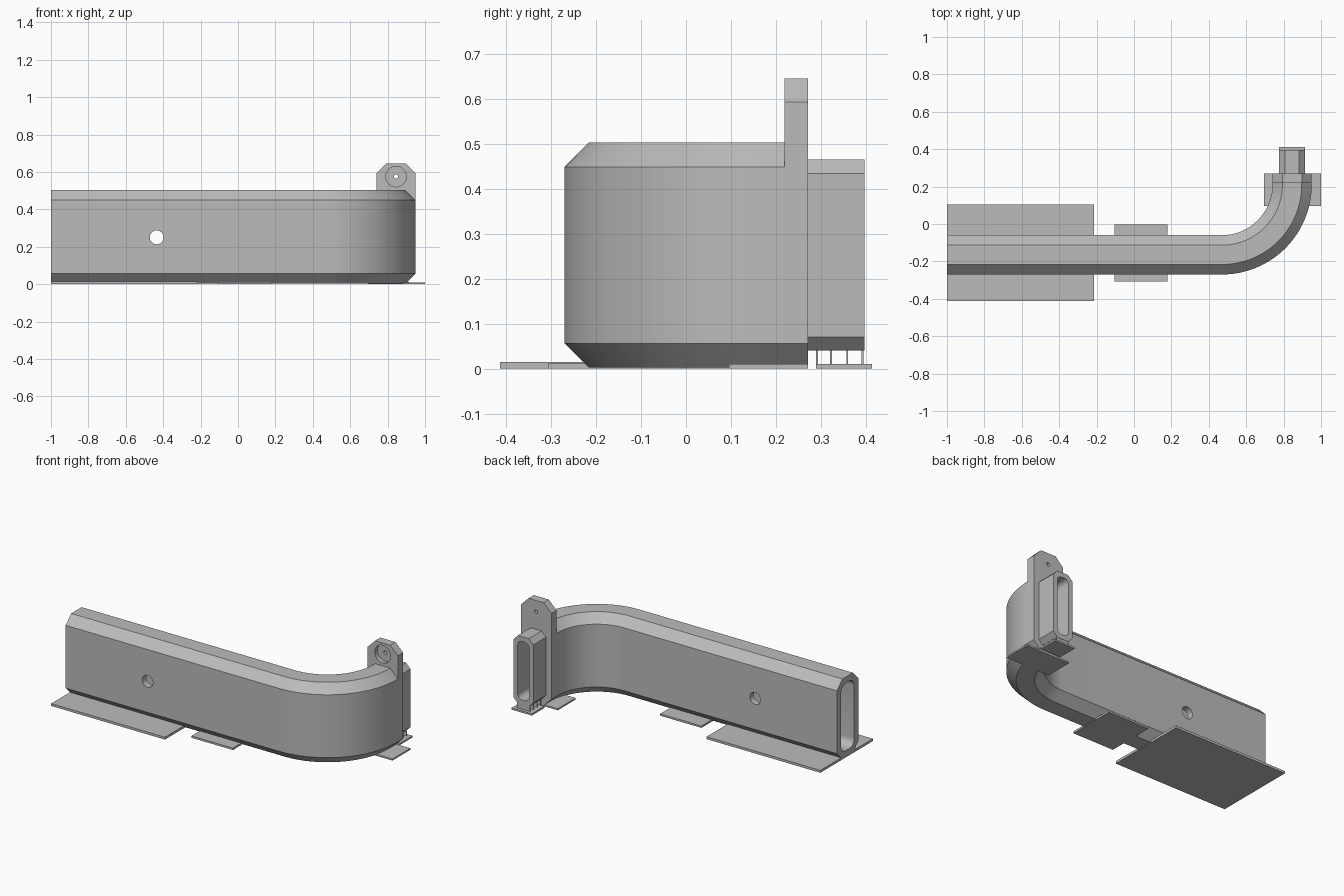
import bpy, bmesh
from math import sin, cos, pi

cube = bpy.data.objects.get("Cube")
if cube:
    bpy.data.objects.remove(cube, do_unlink=True)

grey = bpy.data.materials.new("plain grey")
grey.use_nodes = True
color = (0.5, 0.5, 0.5, 1)
grey.diffuse_color = color
grey.node_tree.nodes["Principled BSDF"].inputs["Base Color"].default_value = color


def rounded(w, h, r, seg=1):
    """Upright rectangle whose corners are chamfered (seg 1) or rounded."""
    pts = []
    for k, (sx, sz) in enumerate([(1, 1), (-1, 1), (-1, -1), (1, -1)]):
        for i in range(seg + 1):
            a = (k + i / seg) * pi / 2
            pts.append((sx * (w / 2 - r) + r * cos(a), sz * (h / 2 - r) + r * sin(a)))
    return pts


def circle(r, n=32):
    return [(r * cos(2 * pi * i / n), r * sin(2 * pi * i / n)) for i in range(n)]


def sweep(name, profile, stations, z):
    """Solid sweep; a station is x, y and the direction of travel."""
    bm = bmesh.new()
    rings = [[bm.verts.new((x + u * ty, y - u * tx, z + v)) for u, v in profile]
             for x, y, tx, ty in stations]
    n = len(profile)
    for a, b in zip(rings, rings[1:]):
        for i in range(n):
            j = (i + 1) % n
            bm.faces.new((a[i], a[j], b[j], b[i]))
    bm.faces.new(rings[0])
    bm.faces.new(rings[-1])
    bmesh.ops.recalc_face_normals(bm, faces=bm.faces)
    mesh = bpy.data.meshes.new(name)
    bm.to_mesh(mesh)
    bm.free()
    mesh.materials.append(grey)
    ob = bpy.data.objects.new(name, mesh)
    bpy.context.collection.objects.link(ob)
    return ob


def prism(name, profile, x, z, y0, y1):
    return sweep(name, profile, [(x, y0, 0, 1), (x, y1, 0, 1)], z)


def select(ob):
    bpy.ops.object.select_all(action='DESELECT')
    ob.select_set(True)
    bpy.context.view_layer.objects.active = ob


def cut(ob, *cutters):
    select(ob)
    for c in cutters:
        mod = ob.modifiers.new("cut", 'BOOLEAN')
        mod.operation = 'DIFFERENCE'
        mod.solver = 'EXACT'
        mod.object = c
        bpy.ops.object.modifier_apply(modifier=mod.name)
        bpy.data.objects.remove(c, do_unlink=True)
    bpy.ops.object.shade_smooth_by_angle()


def box(name, x0, x1, y0, y1, z0, z1):
    w, h = (x1 - x0) / 2, (z1 - z0) / 2
    return prism(name, [(w, h), (-w, h), (-w, -h), (w, -h)],
                 (x0 + x1) / 2, (z0 + z1) / 2, y0, y1)


# Curved hollow duct with a cross hole
def path(start, end):
    bend = [(0.47 + 0.375 * sin(a), 0.21 - 0.375 * cos(a), cos(a), sin(a))
            for a in (i * pi / 64 for i in range(33))]
    return [(start, -0.165, 1, 0)] + bend + [(0.845, end, 0, 1)]


mid_z = 0.2525
duct = sweep("duct", rounded(0.21, 0.499, 0.0535), path(-1, 0.22), mid_z)
# turn the chamfer arcs into straight corners and hollow the duct
cut(duct,
    sweep("cavity", rounded(0.13, 0.42, 0.045, 6), path(-1.05, 0.25), mid_z),
    prism("cross_hole", circle(0.037), -0.435, 0.25, -0.4, 0.1))

# Flange with a raised ear, screw recess and outlet slot
c, w, top, low = 0.053, 0.105, 0.645, 0.003
half = [(w - c, low), (w, low + c), (w, top - c), (w - c, top)]
outline = half + [(-x, z) for x, z in reversed(half)]
slot = rounded(0.078, 0.365, 0.03, 6)
flange = prism("mounting_flange", outline, 0.845, 0, 0.219, 0.271)
cut(flange,
    prism("recess", circle(0.055), 0.845, 0.575, 0.2, 0.245),
    prism("screw_hole", circle(0.011), 0.845, 0.575, 0.2, 0.3),
    prism("slot", slot, 0.845, mid_z, 0.2, 0.3))

# Outlet nozzle
nozzle = prism("nozzle", rounded(0.137, 0.425, 0.031), 0.845, mid_z, 0.271, 0.396)
cut(nozzle, prism("slot", slot, 0.845, mid_z, 0.25, 0.42))

# Thin base pads
box("end_pad", -1, -0.215, -0.413, 0.104, 0, 0.015)
box("middle_pad", -0.105, 0.18, -0.307, -0.002, 0, 0.012)
box("flange_pad", 0.695, 1, 0.095, 0.271, 0, 0.01)
box("nozzle_pad", 0.775, 0.915, 0.289, 0.413, 0, 0.011)

# Support fins under the nozzle
for i, y in enumerate((0.291, 0.322, 0.358, 0.392)):
    box(f"support_fin_{i + 1}", 0.8, 0.89, y - 0.002, y + 0.002, 0.01, 0.042)
